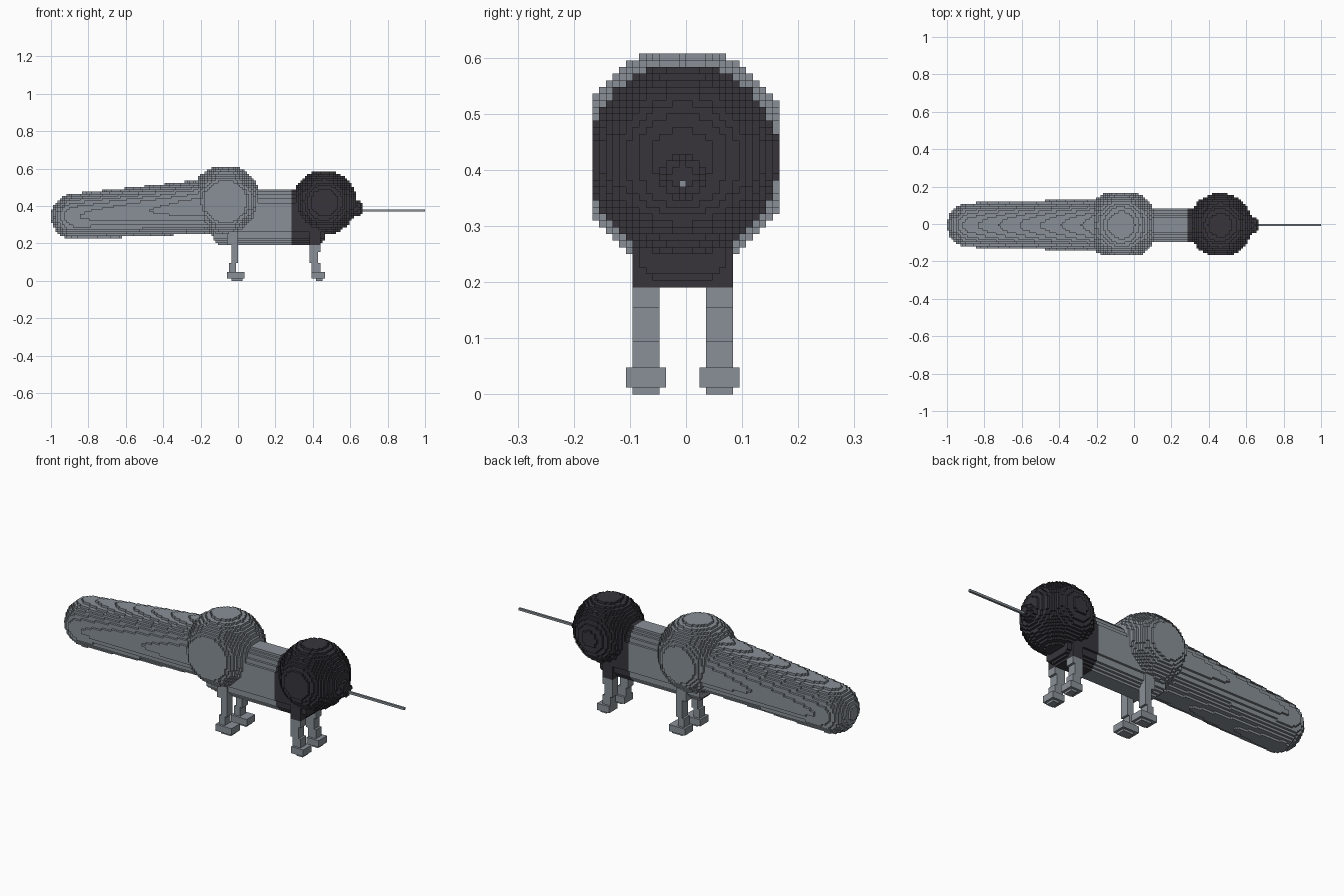
import bpy, bmesh, math

if "Cube" in bpy.data.objects:
    bpy.data.objects.remove(bpy.data.objects["Cube"], do_unlink=True)

S = 1 / 84          # edge length of one block
YC = -S / 2         # symmetry plane runs through the block row j = -1
NX, NY, NZ = 84, 14, 51


def material(name, color):
    m = bpy.data.materials.new(name)
    m.use_nodes = True
    m.diffuse_color = (*color, 1)
    m.node_tree.nodes["Principled BSDF"].inputs["Base Color"].default_value = (*color, 1)
    return m


GREY = material("slate grey", (0.25, 0.28, 0.31))
DARK = material("charcoal", (0.038, 0.036, 0.044))


def center(c):
    return (c[0] + .5) * S, (c[1] + .5) * S - YC, (c[2] + .5) * S


def swept_ball(a, b, ra, rb, sy=1.0):
    """Ball swept from a to b (x, z) while its radius changes."""
    dx, dz = b[0] - a[0], b[1] - a[1]
    length2 = max(dx * dx + dz * dz, 1e-9)

    def inside(x, y, z):
        t = min(1, max(0, ((x - a[0]) * dx + (z - a[1]) * dz) / length2))
        r = ra + (rb - ra) * t
        return math.hypot(x - a[0] - t * dx, y / sy, z - a[1] - t * dz) <= r
    return inside


def trunk(x, y, z):
    """Oval tube with a chamfered lower front edge."""
    if not -0.13 < x < 0.46:
        return False
    lift = max(0, -0.10 - x) + max(0, x - 0.43)
    if z < 0.185 + lift:
        return False
    return (abs(y) / 0.091) ** 2.3 + (abs(z - 0.337) / 0.155) ** 2.3 <= 1


def leg(boxes, side):
    """Stack of boxes: x0, x1, z0, z1, half width."""
    def inside(x, y, z):
        return any(x0 < x < x1 and z0 < z < z1 and abs(y - side * 0.0655) < h
                   for x0, x1, z0, z1, h in boxes)
    return inside


HIND = [(-.055, .005, .19, .26, .025), (-.037, .003, .10, .19, .025),
        (-.052, -.008, .045, .10, .025), (-.058, .035, .012, .048, .036),
        (-.038, .018, 0, .012, .024)]
FORE = [(.375, .438, .16, .26, .025), (.382, .428, .10, .16, .025),
        (.398, .440, .045, .10, .025), (.398, .464, .012, .048, .036),
        (.412, .452, 0, .012, .024)]

head_ball = swept_ball((.4625, .418), (.4625, .418), .172, .172)
snout = swept_ball((.4625, .41), (.628, .387), .165, .042)

# Earlier parts own the blocks where parts meet
PARTS = [
    ("head", lambda x, y, z: z < .585 and (head_ball(x, y, z) or snout(x, y, z))),
    ("round_hump", swept_ball((-.068, .423), (-.068, .423), .193, .193)),
    ("trunk", trunk),
    ("thick_tail", swept_ball((-.877, .343), (-.16, .397), .122, .145, .97)),
    ("left_side_hind_leg", leg(HIND, 1)),
    ("right_side_hind_leg", leg(HIND, -1)),
    ("left_side_fore_leg", leg(FORE, 1)),
    ("right_side_fore_leg", leg(FORE, -1)),
    ("needle", lambda x, y, z: x > .655 and abs(y) < S / 2 and 31 * S < z < 32 * S),
]

# Fill the block grid
owner = {}
for i in range(-NX, NX):
    for j in range(-NY, NY):
        for k in range(NZ):
            p = center((i, j, k))
            for name, inside in PARTS:
                if inside(*p):
                    owner[i, j, k] = name
                    break

# Outward faces of a block: direction and corner offsets
SIDES = [((1, 0, 0), ((1, 0, 0), (1, 1, 0), (1, 1, 1), (1, 0, 1))),
         ((-1, 0, 0), ((0, 0, 0), (0, 0, 1), (0, 1, 1), (0, 1, 0))),
         ((0, 1, 0), ((0, 1, 0), (0, 1, 1), (1, 1, 1), (1, 1, 0))),
         ((0, -1, 0), ((0, 0, 0), (1, 0, 0), (1, 0, 1), (0, 0, 1))),
         ((0, 0, 1), ((0, 0, 1), (1, 0, 1), (1, 1, 1), (0, 1, 1))),
         ((0, 0, -1), ((0, 0, 0), (0, 1, 0), (1, 1, 0), (1, 0, 0)))]


def add(c, d):
    return c[0] + d[0], c[1] + d[1], c[2] + d[2]


# One mesh per part, keeping only the exposed block faces
for name, _ in PARTS:
    bm = bmesh.new()
    verts = {}
    for c in [c for c, n in owner.items() if n == name]:
        x, y, z = center(c)
        dark = x > .287 and z > .19 and name != "needle"
        for d, corners in SIDES:
            if add(c, d) in owner:
                continue
            loop = []
            for o in corners:
                v = add(c, o)
                if v not in verts:
                    verts[v] = bm.verts.new([n * S for n in v])
                loop.append(verts[v])
            bm.faces.new(loop).material_index = int(dark)
    mesh = bpy.data.meshes.new(name)
    bm.to_mesh(mesh)
    bm.free()
    mesh.materials.append(GREY)
    mesh.materials.append(DARK)
    bpy.context.collection.objects.link(bpy.data.objects.new(name, mesh))
